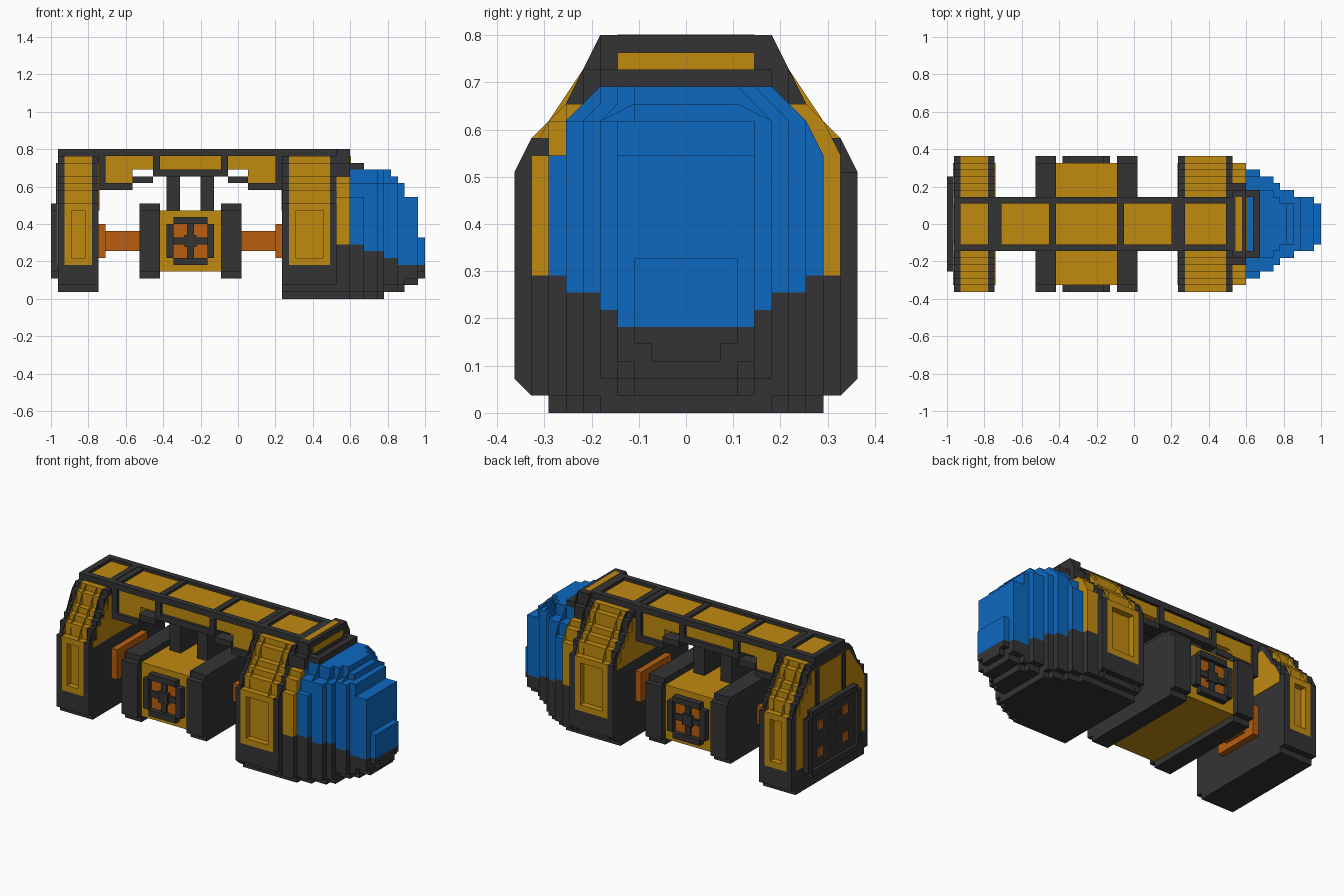
import bpy, bmesh

if "Cube" in bpy.data.objects:
    bpy.data.objects.remove(bpy.data.objects["Cube"])

V = 2 / 55          # size of one grid unit; x runs 0..55, y -10..10, z 0..22


def material(name, rgb):
    m = bpy.data.materials.new(name)
    m.diffuse_color = (*rgb, 1)
    m.use_nodes = True
    b = m.node_tree.nodes["Principled BSDF"]
    b.inputs["Base Color"].default_value = (*rgb, 1)
    b.inputs["Roughness"].default_value = 0.8
    return m


DARK = material("dark grey", (0.034, 0.034, 0.034))
YELLOW = material("amber yellow", (0.53, 0.255, 0.005))
BLUE = material("glass blue", (0.004, 0.14, 0.53))
ORANGE = material("burnt orange", (0.48, 0.113, 0.005))


def box(x0, x1, y0, y1, z0, z1):
    return x0, x1, [(y0, z0), (y1, z0), (y1, z1), (y0, z1)]


def both(x0, x1, y0, y1, z0, z1):
    """The same box on the front and the back side."""
    return [box(x0, x1, y0, y1, z0, z1), box(x0, x1, -y1, -y0, z0, z1)]


def steps(x0, x1, z0, tiers):
    """Symmetric stepped section of (half width, top height) tiers along x."""
    side, z = [], z0
    for half, top in tiers:
        side += [(half, z), (half, top)]
        z = top
    return x0, x1, side + [(-y, z) for y, z in reversed(side)]


def part(name, mat, pieces):
    bm = bmesh.new()
    for x0, x1, outline in pieces:
        ends = [[bm.verts.new(((x - 27.5) * V, y * V, z * V)) for y, z in outline]
                for x in (x0, x1)]
        faces = [bm.faces.new(ends[0][::-1]), bm.faces.new(ends[1])]
        n = len(outline)
        for i in range(n):
            j = (i + 1) % n
            faces.append(bm.faces.new((ends[0][i], ends[0][j], ends[1][j], ends[1][i])))
        bmesh.ops.triangulate(bm, faces=[f for f in faces if len(f.verts) > 4])
    bmesh.ops.recalc_face_normals(bm, faces=bm.faces)
    me = bpy.data.meshes.new(name)
    bm.to_mesh(me)
    bm.free()
    me.materials.append(mat)
    ob = bpy.data.objects.new(name, me)
    bpy.context.collection.objects.link(ob)
    return ob


SHOULDER = [(9, 16), (8, 17), (7, 18), (6, 20), (5, 21)]
INNER = [(9, 14), (8, 16), (7, 17), (6, 18), (5, 20)]


# Rear and front hull blocks: dark rims, yellow stepped panels with a recess
def hull_block(name, x0, x1, bottom, foot):
    rim = foot + [(10, 14)] + SHOULDER
    part(name + "_rims", DARK, [steps(x0, x0 + 1, bottom, rim), steps(x1 - 1, x1, bottom, rim),
                                steps(x0 + 1, x1 - 1, bottom, foot + [(10, 5)])])
    plain = [(10, 14)] + SHOULDER
    recess = [(10, 6), (9, 13), (10, 14)] + SHOULDER
    part(name + "_panels", YELLOW, [steps(x0 + 1, x0 + 2, 5, plain),
                                    steps(x0 + 2, x1 - 2, 5, recess),
                                    steps(x1 - 2, x1 - 1, 5, plain)])


hull_block("rear_block", 1, 7, 1, [(9, 2)])
hull_block("front_block", 34, 42, 0, [(8, 1), (9, 2)])
part("inner_wall_panels", YELLOW, [steps(7, 7.1, 13, INNER), steps(33.9, 34, 13, INNER)])

# Rear end wall: yellow face, dark bars and a framed hatch with small lamps
part("rear_wall_panel", YELLOW, [steps(0.9, 1, 5, INNER)])
part("rear_wall_bars", DARK, both(0.75, 1, 3, 4, 14, 20))
part("rear_hatch", DARK, [steps(0.5, 1, 3, [(6, 4), (7, 13), (6, 14)]),
                          box(0, 0.5, -6, 6, 3, 4), box(0, 0.5, -6, 6, 13, 14),
                          box(0.2, 0.5, -1, 1, 5.5, 6.5), box(0.2, 0.5, -1, 1, 10.5, 11.5),
                          box(0.2, 0.5, -1, 1, 8, 9)]
     + both(0, 0.5, 6, 7, 4, 13))
part("hatch_lamps", ORANGE, [p for z in (5.5, 10) for p in both(0.35, 0.5, 2.5, 4, z, z + 1.5)])

# Roof beam: yellow core showing between dark rails, dividers and posts
part("roof_beam_core", YELLOW, [box(2, 41, -3.5, 3.5, 19, 21.5),
                                box(8, 12, -3.5, 3.5, 17, 19), box(29, 33, -3.5, 3.5, 17, 19)])
frame = both(1, 42, 3, 4, 21, 22)
frame += [box(x, x + 1, -3, 3, 21, 22) for x in (1, 6, 34, 41)]
frame += [box(x, x + 1, -4, 4, 18, 21.9) for x in (15, 25)]
frame += [box(x, x + 1, -4, 4, 16, 21.9) for x in (7, 33)]
frame += [box(8, 12, -4, 4, 16, 17), box(29, 33, -4, 4, 16, 17), box(16, 25, -4, 4, 18, 19)]
frame += both(12, 15, 2, 4, 17, 18) + both(26, 29, 2, 4, 17, 18)
part("roof_beam_frame", DARK, frame)
part("engine_struts", DARK, [box(17, 19, -3, 3, 13, 18), box(22, 24, -3, 3, 13, 18)])

# Engine pod hung between the blocks
part("engine_body", YELLOW, [box(16, 25, -9, 9, 4, 13)])
disc = [(9, 4), (10, 13), (9, 14)]
part("engine_discs", DARK, [steps(13, 16, 3, disc), steps(25, 28, 3, disc)])
part("axles", ORANGE, [box(8, 13, -2, 2, 7, 10), box(28, 33, -2, 2, 7, 10),
                       box(7, 8, -4, 4, 6, 11), box(33, 34, -4, 4, 6, 11)])

# Engine vents on both sides
part("vent_glow", ORANGE, both(18, 23, 9, 9.25, 6, 11))
part("vent_frames", DARK, both(17, 18, 9, 10, 6, 11) + both(23, 24, 9, 10, 6, 11)
     + both(18, 23, 9, 10, 5, 6) + both(18, 23, 9, 10, 11, 12)
     + both(20, 21, 9, 9.6, 6, 11) + both(18, 23, 9, 9.6, 8, 9)
     + both(19.6, 21.4, 9, 9.8, 7.6, 9.4))

# Collar between front block and cabin
part("cabin_collar", YELLOW, [steps(42, 44, 8, [(9, 15), (8, 17), (7, 18)])])
part("collar_base", DARK, [steps(42, 44, 0, [(8, 1), (9, 8)])])
part("cabin_brow", DARK, [steps(42, 44, 18, [(6, 20), (5, 22)]), box(45, 46, -5, 5, 19, 20)]
     + both(44, 45, 4, 5, 19, 20))
part("brow_strips", YELLOW, [box(44, 44.1, -4, 4, 20, 21), box(42.4, 43.4, -4, 4, 22, 22.05)])

# Cabin slices: x start, x end, underside, height of glass edge, glass tiers
SLICES = [(44, 46, 0, 8, [(8, 15), (7, 17), (5, 19)]),
          (46, 48, 0, 7, [(7, 17), (5, 19)]),
          (48, 49, 0, 7, [(6, 17), (4, 19)]),
          (49, 50, 1, 6, [(5, 17), (3, 19)]),
          (50, 51, 1, 6, [(5, 17), (3, 18)]),
          (51, 52, 1, 5, [(4, 17)]),
          (52, 54, 2, 5, [(4, 15)]),
          (54, 55, 3, 5, [(3, 9)])]
part("cabin_glass", BLUE, [steps(a, b, edge, tiers) for a, b, low, edge, tiers in SLICES])
part("cabin_base", DARK, [steps(a, b, low, [(t[0][0] - 1, low + 1), (t[0][0], edge)])
                          for a, b, low, edge, t in SLICES])
